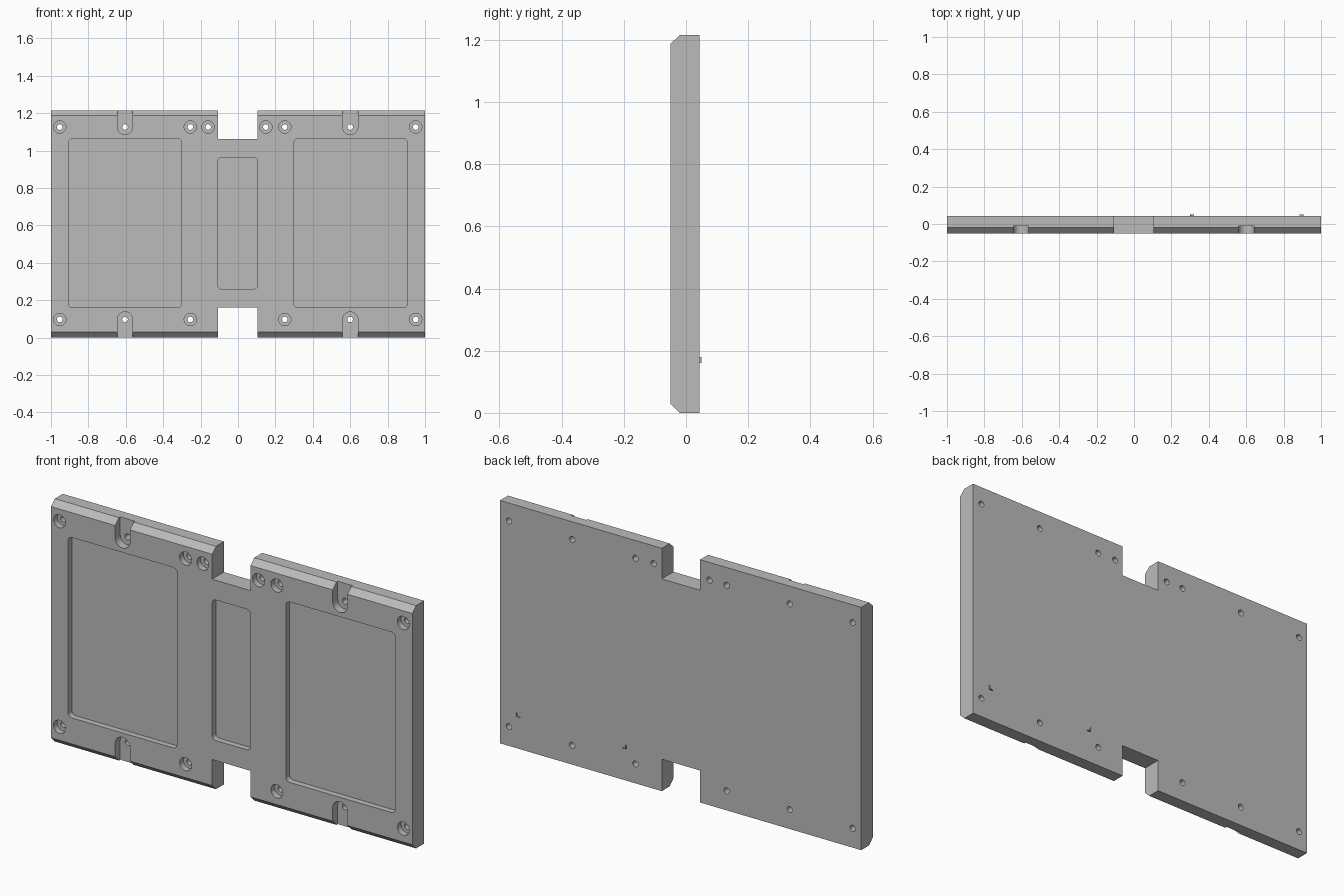
import bpy
import bmesh
from math import cos, sin, pi, radians
from mathutils import Vector

cube = bpy.data.objects.get("Cube")
if cube:
    bpy.data.objects.remove(cube, do_unlink=True)

FRONT, BACK, TOP = -0.05, 0.043, 1.215

grey = bpy.data.materials.new("plain_grey")
grey.use_nodes = True
grey.diffuse_color = (0.5, 0.5, 0.5, 1)
grey.node_tree.nodes["Principled BSDF"].inputs["Base Color"].default_value = (0.5, 0.5, 0.5, 1)


def prism(name, points, offset):
    """Extrude a closed outline of 3D points along an offset."""
    bm = bmesh.new()
    face = bm.faces.new([bm.verts.new(p) for p in points])
    extruded = bmesh.ops.extrude_face_region(bm, geom=[face])["geom"]
    verts = [g for g in extruded if isinstance(g, bmesh.types.BMVert)]
    bmesh.ops.translate(bm, verts=verts, vec=Vector(offset))
    bmesh.ops.recalc_face_normals(bm, faces=bm.faces)
    mesh = bpy.data.meshes.new(name)
    bm.to_mesh(mesh)
    bm.free()
    mesh.materials.append(grey)
    obj = bpy.data.objects.new(name, mesh)
    bpy.context.collection.objects.link(obj)
    return obj


def arc(x, z, r, start, end, steps):
    angles = [start + (end - start) * i / steps for i in range(steps + 1)]
    return [(x + r * cos(a), z + r * sin(a)) for a in angles]


def rounded_rect(x0, x1, z0, z1, r):
    corners = [(x1 - r, z1 - r), (x0 + r, z1 - r), (x0 + r, z0 + r), (x1 - r, z0 + r)]
    return [p for i, (x, z) in enumerate(corners)
            for p in arc(x, z, r, i * pi / 2, (i + 1) * pi / 2, 6)]


def circle(x, z, r):
    return arc(x, z, r, 0, 2 * pi, 32)[:-1]


def cut(outline, y0, y1):
    """Subtract an outline in the front plane between two depths."""
    cutter = prism("cutter", [(x, y0, z) for x, z in outline], (0, y1 - y0, 0))
    cutter.hide_render = True
    mod = plate.modifiers.new("cut", "BOOLEAN")
    mod.operation = "DIFFERENCE"
    mod.solver = "EXACT"
    mod.object = cutter
    bpy.ops.object.modifier_apply(modifier=mod.name)
    bpy.data.objects.remove(cutter, do_unlink=True)


# Plate with chamfered front top and bottom edges
side = [(FRONT, 0.03), (-0.02, 0), (BACK, 0), (BACK, TOP), (-0.02, TOP), (FRONT, TOP - 0.028)]
plate = prism("base_plate", [(-1, y, z) for y, z in side], (2, 0, 0))
bpy.context.view_layer.objects.active = plate
plate.select_set(True)

# Central notches
for z0, z1 in ((-0.1, 0.16), (1.062, 1.4)):
    cut([(-0.108, z0), (0.104, z0), (0.104, z1), (-0.108, z1)], -0.2, 0.2)

# Shallow front pockets
for x0, x1, z0, z1 in ((-0.905, -0.303, 0.16, 1.063),
                       (-0.108, 0.104, 0.26, 0.963),
                       (0.3, 0.905, 0.16, 1.063)):
    cut(rounded_rect(x0, x1, z0, z1, 0.02), -0.2, FRONT + 0.03)

# Open slots and counterbored screw holes
LOW, HIGH = 0.097, 1.126
for x in (-0.604, 0.6):
    cut(arc(x, HIGH, 0.041, pi, 2 * pi, 16) + [(x + 0.041, 1.4), (x - 0.041, 1.4)], -0.2, -0.01)
    cut(arc(x, LOW, 0.041, 0, pi, 16) + [(x - 0.041, -0.2), (x + 0.041, -0.2)], -0.2, -0.01)
    for z in (LOW, HIGH):
        cut(circle(x, z, 0.015), -0.2, 0.2)

outer = (-0.953, -0.255, 0.25, 0.95)
bores = [(x, z) for x in outer for z in (LOW, HIGH)] + [(-0.16, HIGH), (0.149, HIGH)]
for x, z in bores:
    cut(circle(x, z, 0.033), -0.2, FRONT + 0.03)
    cut(circle(x, z, 0.015), -0.2, 0.2)

bpy.ops.object.shade_smooth_by_angle(angle=radians(30))

# Tiny corner nubs on the back
for name, x, s in (("right_nub", 0.3, 1), ("left_nub", 0.905, -1)):
    curve = arc(0.02, 0.18, 0.02, 1.5 * pi, pi, 6)
    outline = [(0, 0.16)] + curve
    prism(name, [(x + s * u, BACK - 0.003, z) for u, z in outline], (0, 0.05 - BACK + 0.003, 0))
